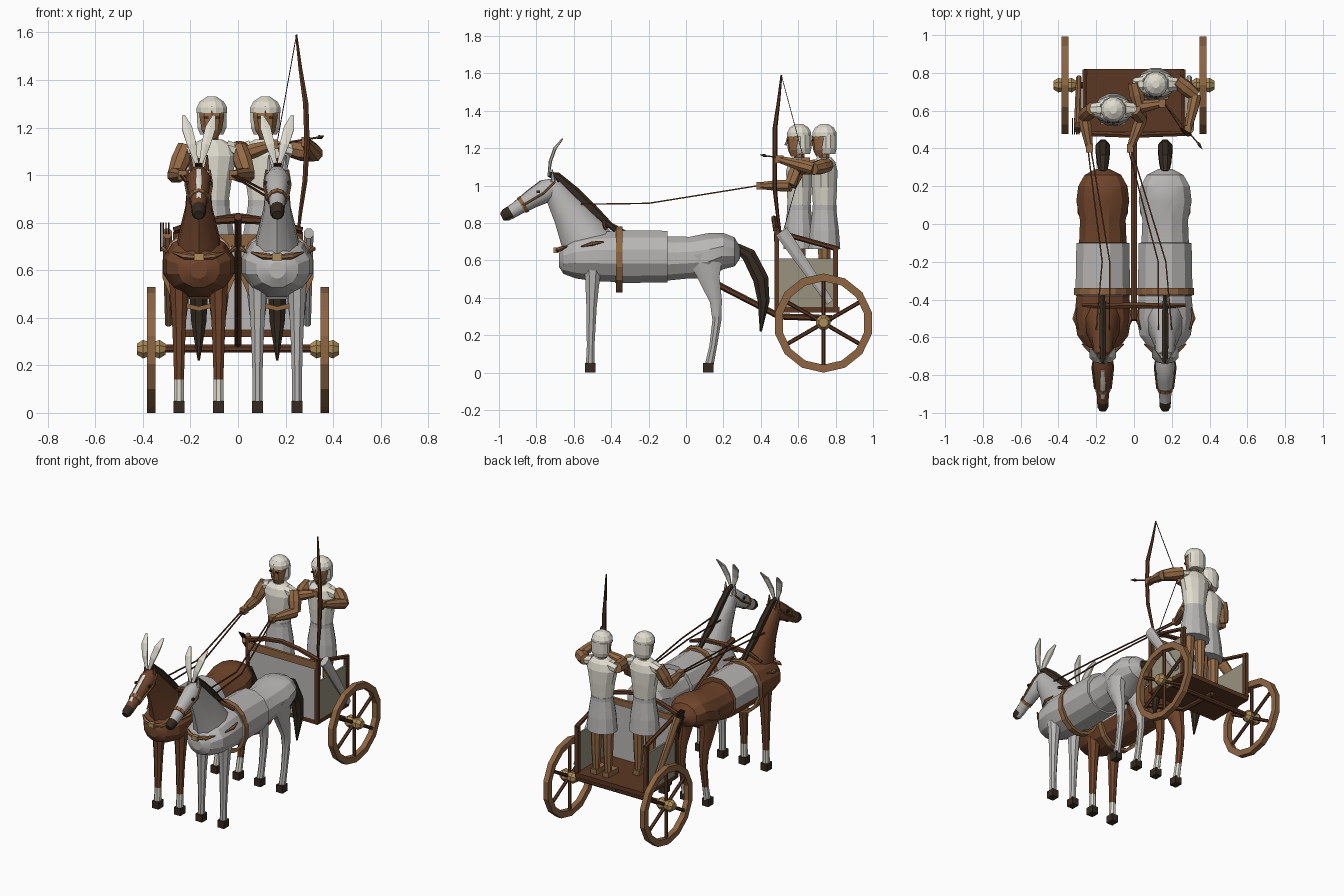
import bpy, bmesh, math
from mathutils import Vector as V

def mat(name, *c):
    m = bpy.data.materials.new(name)
    m.diffuse_color = (*c, 1)
    return m

BROWN = mat("chestnut coat", .16, .058, .024)
GREY = mat("pale grey", .48, .47, .46)
WHITE = mat("linen white", .74, .71, .62)
SKIN = mat("tan skin", .30, .145, .06)
WOOD = mat("light wood", .27, .13, .055)
DARK = mat("dark wood", .105, .038, .016)
HAIR = mat("dark hair", .035, .024, .015)
GOLD = mat("dull gold", .42, .27, .10)
PANEL = mat("taupe panel", .32, .29, .21)

def finish(name, bm, mats, smooth=0, rule=None):
    bmesh.ops.recalc_face_normals(bm, faces=bm.faces)
    if rule:
        for f in bm.faces:
            f.material_index = rule(f.calc_center_median())
    me = bpy.data.meshes.new(name)
    bm.to_mesh(me)
    bm.free()
    for m in mats if isinstance(mats, (list, tuple)) else [mats]:
        me.materials.append(m)
    if smooth:
        for p in me.polygons:
            p.use_smooth = True
        me.set_sharp_from_angle(angle=math.radians(smooth))
    ob = bpy.data.objects.new(name, me)
    bpy.context.collection.objects.link(ob)
    return ob

def loft(name, rows, mats, n=8, smooth=0, rule=None, fixed=None):
    """Elliptical rings (x, y, z, width, depth) skinned along a path."""
    bm = bmesh.new()
    P = [V(r[:3]) for r in rows]
    d = (P[-1] - P[0]).normalized()
    ref = V((0, 1, 0)) if abs(d.x) > .8 else V((1, 0, 0))
    rings = []
    for i, r in enumerate(rows):
        t = fixed or (P[min(i + 1, len(P) - 1)] - P[max(i - 1, 0)]).normalized()
        a = (ref - t * ref.dot(t)).normalized()
        b = t.cross(a)
        rings.append([bm.verts.new(P[i] + a * r[3] * math.cos(2 * math.pi * (k + .5) / n)
                      + b * r[4] * math.sin(2 * math.pi * (k + .5) / n)) for k in range(n)])
    for p, q in zip(rings, rings[1:]):
        for k in range(n):
            bm.faces.new((p[k], p[(k + 1) % n], q[(k + 1) % n], q[k]))
    bm.faces.new(rings[0])
    bm.faces.new(rings[-1])
    return finish(name, bm, mats, smooth, rule)

def tube(name, pts, r, m, n=6):
    rs = r if isinstance(r, (list, tuple)) else [r] * len(pts)
    return loft(name, [(*p, s, s) for p, s in zip(pts, rs)], m, n)

def box(name, c, s, m, rx=0):
    bm = bmesh.new()
    bmesh.ops.create_cube(bm, size=1)
    bmesh.ops.scale(bm, vec=s, verts=bm.verts)
    ob = finish(name, bm, m)
    ob.location, ob.rotation_euler.x = c, rx
    return ob

def ring(name, c, axis, ra, rb, thick, width, m, n):
    """Flat hoop around the x or y axis."""
    bm = bmesh.new()
    loops = []
    for k in range(n):
        t = 2 * math.pi * k / n
        sec = []
        for w, k2 in ((-1, 0), (1, 0), (1, 1), (-1, 1)):
            u, v = (ra - thick * k2) * math.sin(t), (rb - thick * k2) * math.cos(t)
            o = V((w * width / 2, u, v)) if axis == 'x' else V((u, w * width / 2, v))
            sec.append(bm.verts.new(V(c) + o))
        loops.append(sec)
    for k in range(n):
        p, q = loops[k], loops[(k + 1) % n]
        for j in range(4):
            bm.faces.new((p[j], p[(j + 1) % 4], q[(j + 1) % 4], q[j]))
    return finish(name, bm, m)

def horse(tag, hx, coat, sock):
    Y = V((0, 1, 0))
    yz = lambda rows: [(hx, *r) for r in rows]
    # body with the blanket as a coloured, slightly raised section
    loft(tag + "_body", yz([(-.68, .60, .035, .035), (-.655, .605, .09, .08), (-.59, .615, .14, .115),
         (-.5, .62, .155, .135), (-.38, .62, .145, .14), (-.379, .62, .15, .146), (-.1, .62, .145, .143),
         (-.099, .61, .13, .122), (.02, .615, .125, .115), (.12, .625, .145, .125), (.2, .65, .135, .1),
         (.26, .645, .1, .08), (.29, .64, .04, .03)]), [coat, GREY], 12, 25,
         lambda c: int(-.38 < c.y < -.1 and c.z > .56), fixed=Y)
    # neck, head with dark muzzle
    loft(tag + "_neck", yz([(-.5, .64, .11, .15), (-.56, .75, .085, .125), (-.62, .85, .06, .095),
         (-.68, .94, .052, .07), (-.715, 1.0, .045, .05)]), coat, 10, 40)
    loft(tag + "_head", yz([(-.68, 1.01, .035, .035), (-.74, .975, .055, .062), (-.82, .93, .046, .05),
         (-.9, .88, .034, .038), (-.935, .858, .032, .036), (-.965, .842, .03, .034),
         (-.985, .832, .02, .02)]), [coat, HAIR], 10, 40, lambda c: int(c.y < -.935))
    loft(tag + "_noseband", yz([(-.862, .904, .043, .048), (-.88, .893, .041, .046)]), WOOD, 10)
    if sock:
        loft(tag + "_blaze", yz([(-.775, 1.026, .014, .004), (-.85, .968, .015, .005),
             (-.925, .902, .011, .005)]), WHITE, 6)
    loft(tag + "_mane", yz([(-.735, 1.06, .012, .014), (-.69, 1.05, .018, .022), (-.6, .97, .02, .028),
         (-.5, .87, .02, .03), (-.37, .755, .012, .012)]), HAIR, 6)
    loft(tag + "_tail", yz([(.27, .67, .022, .025), (.335, .63, .035, .042), (.4, .5, .042, .045),
         (.415, .38, .034, .034), (.4, .22, .005, .006)]), HAIR, 8)
    for s in (-1, 1):
        # legs with optional socks, hooves
        lx = hx + s * .083
        low = WHITE if sock else coat
        rule = lambda c: int(c.z < .14)
        loft(tag + "_front_leg", [(lx, *r) for r in [(-.5, .62, .05, .06), (-.5, .5, .04, .042),
             (-.505, .35, .03, .03), (-.51, .14, .022, .022), (-.512, .045, .023, .025)]], [coat, low], 8, 40, rule)
        loft(tag + "_hind_leg", [(lx, *r) for r in [(.1, .64, .055, .11), (.125, .5, .046, .06),
             (.16, .38, .031, .035), (.165, .28, .025, .026), (.145, .14, .021, .022),
             (.125, .045, .022, .025)]], [coat, low], 8, 40, rule)
        for y in (-.512, .12):
            box(tag + "_hoof", (lx, y, .025), (.048, .056, .05), HAIR)
        # ears, eyes, plumes, cheek strap
        tube(tag + "_ear", [(hx + s * .032, -.71, 1.02), (hx + s * .036, -.715, 1.085)], [.014, .003], coat)
        box(tag + "_eye", (hx + s * .05, -.79, .967), (.012, .02, .014), HAIR)
        loft(tag + "_plume", [(hx + s * .01, -.735, 1.05, .008, .006), (hx + s * .03, -.725, 1.13, .022, .009),
             (hx + s * .05, -.7, 1.2, .025, .009), (hx + s * .064, -.66, 1.25, .007, .004)], WHITE, 6)
        tube(tag + "_cheek_strap", [(hx + s * .042, -.87, .895), (hx + s * .055, -.76, .96),
             (hx + s * .045, -.7, 1.02)], .006, WOOD)
        # breast ornaments
        tube(tag + "_breast_bar", [(hx + s * .01, -.69, .655), (hx + s * .06, -.675, .66),
             (hx + s * .11, -.635, .675)], [.01, .014, .004], WOOD)
        tube(tag + "_side_bar", [(hx + s * .13, -.56, .675), (hx + s * .15, -.5, .69),
             (hx + s * .14, -.44, .70)], [.004, .012, .004], WOOD)
    box(tag + "_breast_boss", (hx, -.695, .655), (.042, .025, .03), GOLD)
    ring(tag + "_girth_strap", (hx, -.357, .605), 'y', .156, .177, .02, .036, WOOD, 14)

horse("brown_horse", -.165, BROWN, True)
horse("grey_horse", .165, GREY, False)

# draught pole and yoke
tube("pole", [(0, .78, .29), (0, .5, .3), (0, .2, .455), (0, -.43, .80), (0, -.51, .825)], .017, DARK)
tube("yoke", [(-.27, -.43, .77), (-.165, -.435, .805), (0, -.43, .815), (.165, -.435, .805), (.27, -.43, .77)],
     [.01, .016, .018, .016, .01], DARK)

# chariot car
box("floor", (0, .65, .335), (.53, .34, .03), DARK)
box("front_panel", (0, .485, .53), (.5, .012, .36), GREY)
box("front_band", (0, .48, .725), (.51, .018, .05), WOOD)
tube("front_rail", [(-.27, .48, .765), (-.13, .475, .805), (0, .47, .825), (.13, .475, .805), (.27, .48, .765)], .016, DARK)
tube("axle", [(-.42, .735, .27), (.42, .735, .27)], .018, DARK, 8)
for s in (-1, 1):
    x = s * .26
    box("side_panel", (x, .64, .48), (.012, .29, .26), PANEL)
    box("front_post", (x, .485, .545), (.026, .026, .43), DARK)
    box("rear_post", (x, .8, .5), (.026, .026, .33), DARK)
    tube("side_rail", [(x, .475, .755), (x, .815, .66)], .014, DARK)
    # wheel
    wx = s * .365
    ring("wheel_rim", (wx, .735, .265), 'x', .265, .265, .042, .036, WOOD, 14)
    for k in range(6):
        a = math.radians(60 * k)
        tube("spoke", [(wx, .735, .265), (wx, .735 + .235 * math.sin(a), .265 + .235 * math.cos(a))], .011, DARK)
    loft("hub", [(wx + d, .735, .268, r, r) for d, r in
         ((-.06, .025), (-.035, .042), (0, .03), (.035, .042), (.06, .025))], GOLD, 8)
    # quiver hung on the side
    loft("quiver", [(s * .292, .77, .375, .016, .022), (s * .297, .51, .755, .022, .04)], GREY if s > 0 else WOOD, 8)
for k in range(4):
    x = -.325 + .011 * k
    tube("spare_arrow", [(x, .56, .68), (x, .475, .80)], .004, HAIR, 4)

def rider(tag, x, y):
    # legs, skirt, tunic
    for s in (-1, 1):
        loft(tag + "_leg", [(x + s * .045, y, z, r, r) for z, r in ((.36, .022), (.5, .031), (.7, .038))], SKIN)
        box(tag + "_foot", (x + s * .045, y - .025, .366), (.045, .11, .032), SKIN)
        box(tag + "_eye", (x + s * .024, y - .063, 1.243), (.018, .009, .009), HAIR)
        loft(tag + "_shoulder", [(x + s * .06, y, 1.115, .045, .035), (x + s * .115, y, 1.1, .035, .03)], WHITE)
    loft(tag + "_skirt", [(x, y, z, a, b) for z, a, b in
         ((.66, .102, .088), (.76, .095, .08), (.87, .076, .066), (.895, .076, .066))], GREY, 12)
    loft(tag + "_tunic", [(x, y, z, a, b) for z, a, b in
         ((.89, .073, .063), (.99, .088, .07), (1.08, .108, .072), (1.125, .095, .06), (1.15, .045, .04))], WHITE, 12)
    # neck, face, helmet
    tube(tag + "_neck", [(x, y, 1.13), (x, y, 1.19)], .03, SKIN, 8)
    loft(tag + "_face", [(x, y - .012, z, a, b) for z, a, b in
         ((1.155, .025, .032), (1.19, .045, .048), (1.25, .055, .055), (1.29, .05, .05))], SKIN, 10)
    tube(tag + "_nose", [(x, y - .062, 1.25), (x, y - .072, 1.215)], [.004, .01], SKIN, 4)
    loft(tag + "_helmet", [(x, y, z, r, r) for z, r in
         ((1.262, .066), (1.285, .066), (1.31, .052), (1.33, .02))], WHITE, 12)
    loft(tag + "_helmet_flap", [(x, y + .02, 1.17, .05, .04), (x, y + .02, 1.2, .063, .047),
         (x, y + .02, 1.27, .065, .047)], WHITE, 12)

def arm(name, sh, el, ha):
    up = V(sh).lerp(V(el), .5)
    tube(name, [sh, up, el], [.036, .042, .034], SKIN, 8)
    tube(name + "_forearm", [el, V(el).lerp(V(ha), .35), ha], [.034, .033, .02], SKIN, 8)
    box(name + "_hand", ha, (.036, .045, .04), SKIN)

rider("driver", -.11, .605)
arm("driver_right_arm", (-.22, .61, 1.12), (-.265, .57, 1.0), (-.235, .4, 1.0))
arm("driver_left_arm", (0, .61, 1.12), (.04, .56, 1.0), (-.02, .4, 1.0))
rider("archer", .115, .74)
arm("archer_bow_arm", (.225, .76, 1.11), (.325, .68, 1.09), (.285, .5, 1.14))
arm("archer_draw_arm", (.0, .75, 1.11), (.03, .62, 1.09), (.15, .64, 1.13))

# bow, string and nocked arrow
tube("bow", [(.245, .51, 1.59), (.262, .495, 1.45), (.285, .475, 1.3), (.29, .475, 1.14), (.282, .475, .98),
     (.262, .49, .84), (.25, .51, .72)], [.005, .009, .013, .013, .012, .009, .005], DARK)
for z in (1.59, .72):
    tube("bowstring", [(.246, .51, z), (.165, .63, 1.14)], .0025, HAIR, 4)
tube("arrow", [(.16, .64, 1.13), (.345, .42, 1.16)], .005, DARK, 4)
tube("arrow_head", [(.335, .435, 1.155), (.345, .42, 1.16), (.362, .395, 1.165)], [.004, .011, .001], HAIR, 4)

# reins from the driver's hands to the necks
for hand, hx in ((-.235, -.165), (-.02, .165)):
    for s in (-1, 1):
        tube("rein", [(hand + s * .008, .39, 1.0), (hx * .9 + s * .02, -.2, .905), (hx + s * .035, -.56, .9)], .005, DARK, 4)
